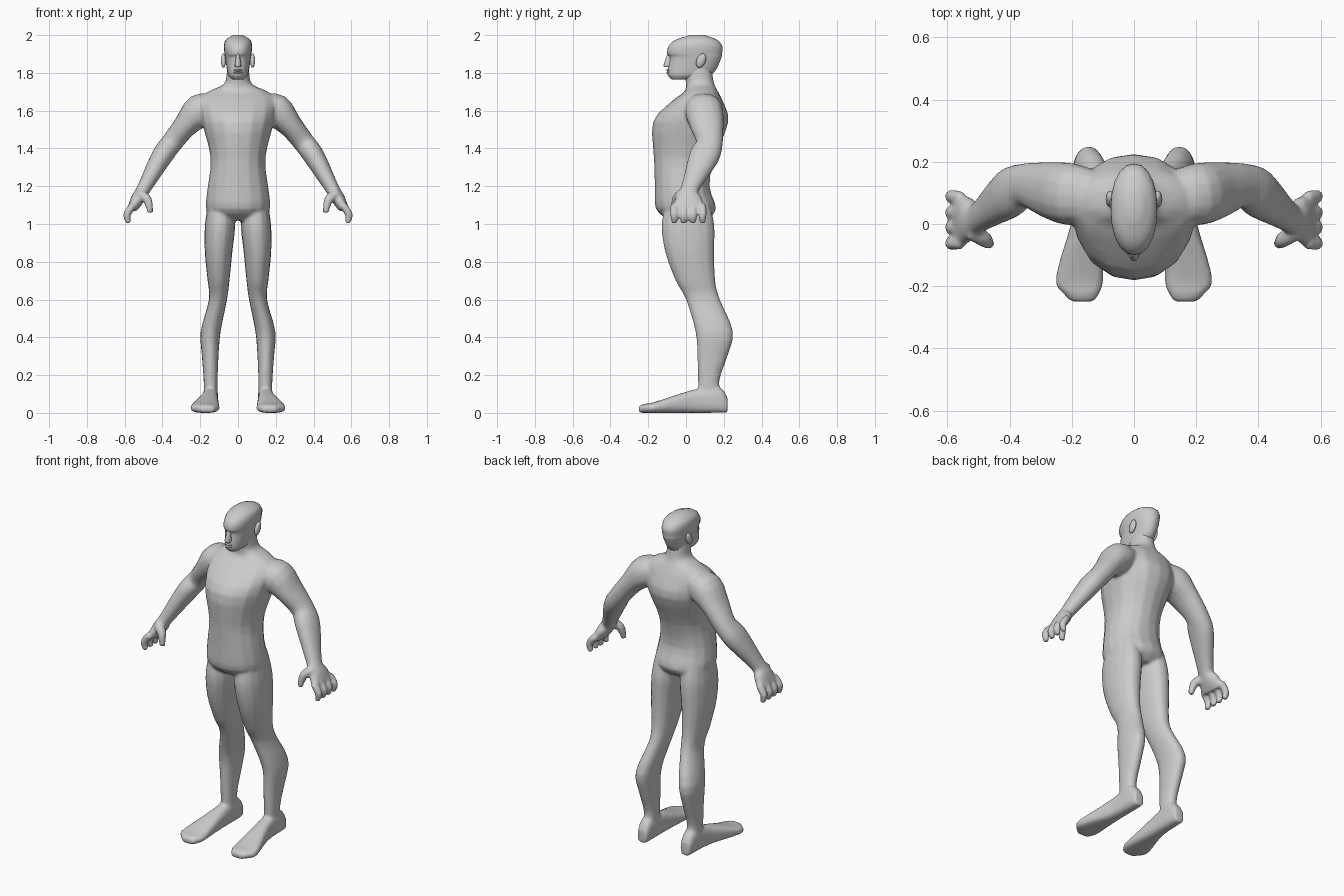
import bpy, bmesh, math
from mathutils import Matrix, Vector

default_cube = bpy.data.objects.get("Cube")
if default_cube:
    bpy.data.objects.remove(default_cube)

AXIS_Y, AXIS_Z = Vector((0, 1, 0)), Vector((0, 0, 1))
GREY = (0.6, 0.6, 0.6, 1)

skin = bpy.data.materials.new("plain_grey")
skin.use_nodes = True
skin.diffuse_color = GREY
skin.node_tree.nodes["Principled BSDF"].inputs["Base Color"].default_value = GREY


def blend(before, start, end, after, t):
    """Smooth curve value between start and end."""
    slope_in, slope_out = (end - before) / 2, (after - start) / 2
    ease = t * t * (3 - 2 * t)
    return (start + (end - start) * ease
            + slope_in * t * (1 - t) ** 2 - slope_out * t * t * (1 - t))


def refine(stations, steps=3):
    """Fill in smooth stations between the given landmarks."""
    last = len(stations) - 1
    result = []
    for i in range(last):
        neighbours = [stations[max(0, min(last, i + k))] for k in (-1, 0, 1, 2)]
        for step in range(steps):
            result.append([blend(*values, step / steps) for values in zip(*neighbours)])
    return result + [stations[last]]


def loft(bm, landmarks, side=1, facing=None, depth_axis=AXIS_Y, power=2.2, sides=16):
    """Closed tube through landmarks of (x, y, z, half width, half depth)."""
    stations = refine(list(landmarks.values()))
    centres = [Vector(s[:3]) for s in stations]
    loops = []
    for i, (centre, station) in enumerate(zip(centres, stations)):
        ahead, behind = centres[min(i + 1, len(centres) - 1)], centres[max(i - 1, 0)]
        normal = facing or (ahead - behind).normalized()
        across = depth_axis.cross(normal).normalized()
        deep = normal.cross(across)
        loop = []
        for k in range(sides):
            angle = math.tau * k / sides
            c, s = math.cos(angle), math.sin(angle)
            swell = (abs(c) ** power + abs(s) ** power) ** (-1 / power)
            point = centre + swell * (across * c * station[3] + deep * s * station[4])
            point.x *= side
            loop.append(bm.verts.new(point))
        loops.append(loop)
    for low, high in zip(loops, loops[1:]):
        for k in range(sides):
            bm.faces.new((low[k - 1], low[k], high[k], high[k - 1]))
    bm.faces.new(loops[0])
    bm.faces.new(loops[-1])


def ellipsoid(bm, centre, radii, tilt=0):
    """Stretched ball, tilted about the x axis."""
    matrix = (Matrix.Translation(centre) @ Matrix.Rotation(tilt, 4, "X")
              @ Matrix.Diagonal((*radii, 1)))
    bmesh.ops.create_uvsphere(bm, u_segments=12, v_segments=8, radius=1, matrix=matrix)


def finish(name, bm):
    """Turn the mesh data into a smooth grey object."""
    bmesh.ops.recalc_face_normals(bm, faces=bm.faces)
    for face in bm.faces:
        face.smooth = True
    mesh = bpy.data.meshes.new(name)
    bm.to_mesh(mesh)
    bm.free()
    mesh.materials.append(skin)
    part = bpy.data.objects.new(name, mesh)
    bpy.context.collection.objects.link(part)
    return part


# Torso and neck
body_mesh = bmesh.new()
loft(body_mesh, {
    "pelvis": (0, 0.01, 1.02, 0.12, 0.1),
    "hips": (0, 0, 1.08, 0.17, 0.16),
    "waist": (0, -0.02, 1.2, 0.16, 0.145),
    "ribs": (0, -0.01, 1.35, 0.145, 0.16),
    "chest": (0, 0.025, 1.54, 0.19, 0.2),
    "shoulders": (0, 0.06, 1.65, 0.2, 0.135),
    "collar": (0, 0.08, 1.7, 0.16, 0.09),
    "neck_base": (0, 0.075, 1.74, 0.075, 0.075),
    "neck": (0, 0.065, 1.8, 0.06, 0.075),
    "skull_base": (0, 0.065, 1.86, 0.055, 0.075),
}, facing=AXIS_Z)

leg = {
    "hip": (0.095, 0.01, 1.12, 0.06, 0.11),
    "groin": (0.095, 0.01, 1, 0.08, 0.14),
    "thigh": (0.103, 0.02, 0.85, 0.073, 0.13),
    "lower_thigh": (0.103, 0.05, 0.7, 0.058, 0.105),
    "knee": (0.106, 0.09, 0.6, 0.048, 0.09),
    "calf": (0.145, 0.15, 0.43, 0.053, 0.1),
    "shin": (0.147, 0.14, 0.3, 0.044, 0.08),
    "ankle": (0.145, 0.12, 0.17, 0.037, 0.057),
    "heel": (0.145, 0.13, 0.06, 0.035, 0.06),
}

# Foot stations: x, y, half width, half height
foot = {
    "heel": (0.145, 0.22, 0.03, 0.04),
    "ankle": (0.145, 0.17, 0.04, 0.07),
    "instep": (0.15, 0.03, 0.045, 0.06),
    "ball": (0.175, -0.17, 0.077, 0.028),
    "toes": (0.17, -0.22, 0.06, 0.024),
    "toe_tip": (0.165, -0.25, 0.035, 0.018),
}
foot = {name: (x, y, high, wide, high) for name, (x, y, wide, high) in foot.items()}

arm = {
    "root": (0.12, 0.09, 1.63, 0.06, 0.08),
    "shoulder": (0.2, 0.095, 1.6, 0.09, 0.1),
    "upper_arm": (0.275, 0.11, 1.525, 0.065, 0.09),
    "elbow": (0.35, 0.125, 1.43, 0.057, 0.07),
    "forearm": (0.405, 0.095, 1.355, 0.056, 0.08),
    "wrist": (0.5, 0.02, 1.185, 0.037, 0.048),
    "palm": (0.53, 0.015, 1.135, 0.036, 0.07),
    "knuckles": (0.56, 0.013, 1.08, 0.027, 0.09),
}

thumb = {
    "base": (0.525, -0.02, 1.16, 0.026, 0.03),
    "joint": (0.48, -0.05, 1.13, 0.025, 0.026),
    "tip": (0.464, -0.066, 1.06, 0.015, 0.016),
}

# Limbs on both sides
for side in (1, -1):
    loft(body_mesh, leg, side, facing=AXIS_Z)
    loft(body_mesh, foot, side, facing=AXIS_Y, depth_axis=AXIS_Z, power=3)
    loft(body_mesh, arm, side)
    loft(body_mesh, thumb, side, sides=10)
    for number in range(4):
        y = 0.05 * number - 0.062
        finger = {
            "base": (0.555, y, 1.1, 0.02, 0.02),
            "joint": (0.588, y, 1.05, 0.021, 0.021),
            "tip": (0.578, y, 1.005, 0.014, 0.016),
        }
        loft(body_mesh, finger, side, sides=10)

# Fuse trunk and limbs into one skin
body = finish("body", body_mesh)
fuse = body.modifiers.new("fuse_limbs", "REMESH")
fuse.mode = "VOXEL"
fuse.voxel_size = 0.009
fuse.use_smooth_shade = True
soften = body.modifiers.new("soften_joins", "SMOOTH")
soften.iterations = 4
simplify = body.modifiers.new("simplify", "DECIMATE")
simplify.ratio = 0.3

# Head
head_mesh = bmesh.new()
loft(head_mesh, {
    "chin": (0, -0.03, 1.765, 0.03, 0.045),
    "jaw": (0, 0.01, 1.785, 0.05, 0.105),
    "mouth": (0, 0.03, 1.815, 0.058, 0.128),
    "eyes": (0, 0.05, 1.88, 0.068, 0.137),
    "brow": (0, 0.045, 1.9, 0.071, 0.145),
    "forehead": (0, 0.05, 1.94, 0.075, 0.143),
    "crown": (0, 0.055, 1.975, 0.065, 0.11),
    "peak": (0, 0.06, 2, 0.025, 0.04),
}, facing=AXIS_Z, sides=20)
finish("head", head_mesh)

# Nose
nose_mesh = bmesh.new()
loft(nose_mesh, {
    "base": (0, -0.09, 1.83, 0.013, 0.02),
    "tip": (0, -0.09, 1.84, 0.018, 0.03),
    "bridge": (0, -0.08, 1.9, 0.008, 0.02),
}, facing=AXIS_Z, sides=10)
finish("nose", nose_mesh)

# Lips
lips_mesh = bmesh.new()
for z in (1.802, 1.814):
    ellipsoid(lips_mesh, (0, -0.09, z), (0.024, 0.014, 0.007))
finish("lips", lips_mesh)

# Ears
for side, name in ((1, "left_ear"), (-1, "right_ear")):
    ear_mesh = bmesh.new()
    ellipsoid(ear_mesh, (0.077 * side, 0.08, 1.865), (0.014, 0.024, 0.04), tilt=-0.4)
    finish(name, ear_mesh)
